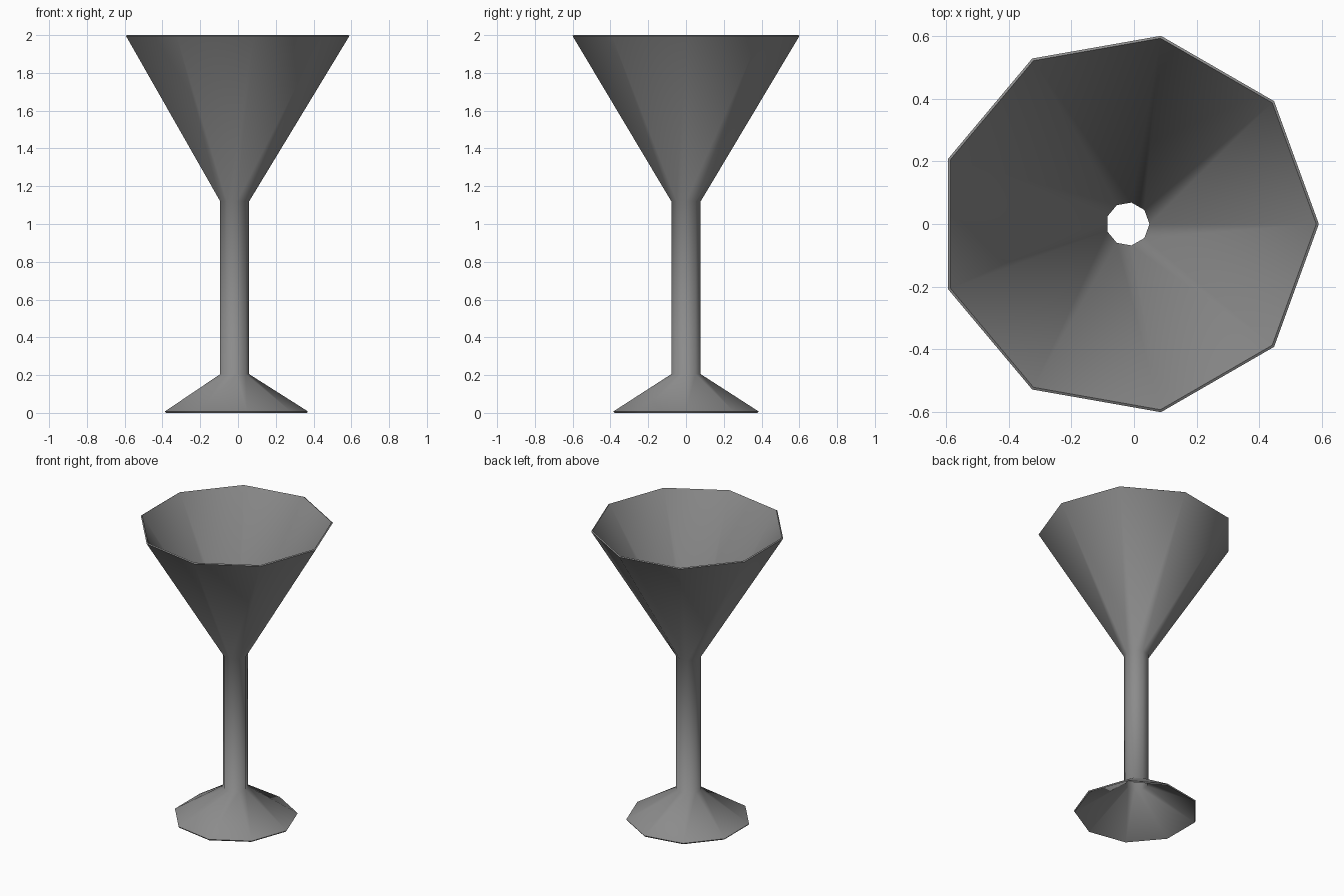
import bpy, bmesh, math

SIDES = 9
CENTRE_X = -0.02
WALL = 0.009

if "Cube" in bpy.data.objects:
    bpy.data.objects.remove(bpy.data.objects["Cube"])

# Single grey material
grey = bpy.data.materials.new("grey")
grey.use_nodes = True
colour = (0.26, 0.26, 0.26, 1.0)
grey.diffuse_color = colour
grey.node_tree.nodes["Principled BSDF"].inputs["Base Color"].default_value = colour

# Outer profile (radius, height): foot edge, stem bottom, stem top, bowl rim
profile = [(0.39, 0.008), (0.079, 0.205), (0.079, 1.12), (0.61, 1.996)]

# Revolve the profile into an open nine-sided shell
bm = bmesh.new()
rings = []
for radius, height in profile:
    angles = [math.tau * i / SIDES for i in range(SIDES)]
    rings.append([bm.verts.new((radius * math.cos(a), radius * math.sin(a), height))
                  for a in angles])
for low, high in zip(rings, rings[1:]):
    for i in range(SIDES):
        j = (i + 1) % SIDES
        bm.faces.new((low[i], low[j], high[j], high[i]))
mesh = bpy.data.meshes.new("goblet")
bm.to_mesh(mesh)
bm.free()
mesh.materials.append(grey)

goblet = bpy.data.objects.new("goblet", mesh)
goblet.location.x = CENTRE_X
bpy.context.collection.objects.link(goblet)

# Thin wall, growing inwards, with the stem left hollow
shell = goblet.modifiers.new("wall", 'SOLIDIFY')
shell.thickness = WALL
shell.offset = -1
shell.use_even_offset = True

# Smooth walls with crisp rims
bpy.ops.object.select_all(action='DESELECT')
goblet.select_set(True)
bpy.context.view_layer.objects.active = goblet
bpy.ops.object.modifier_apply(modifier=shell.name)
bpy.ops.object.shade_smooth_by_angle(angle=math.radians(65))
